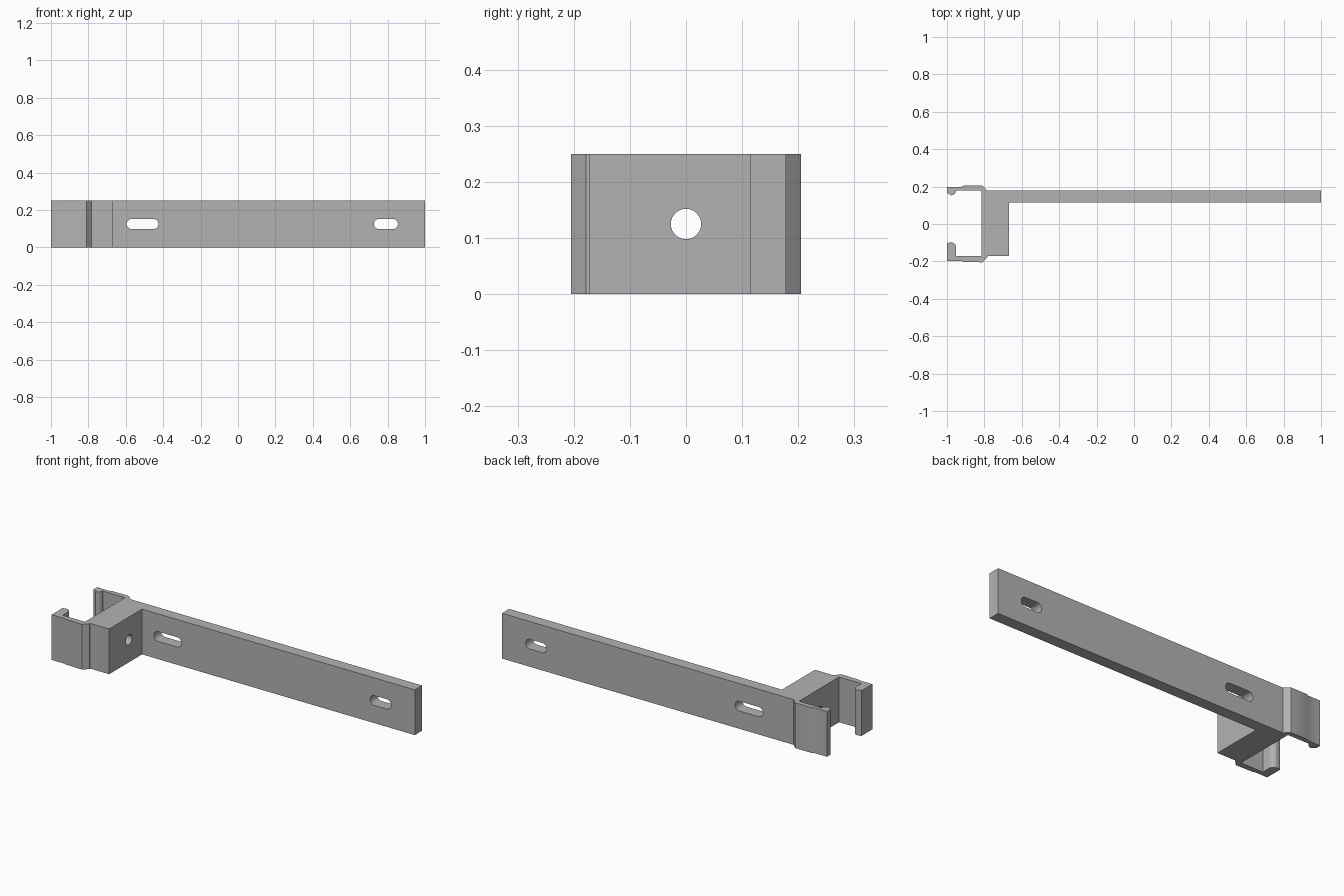
import bpy, bmesh, math
from mathutils import Matrix, Vector

cube = bpy.data.objects.get("Cube")
if cube:
    bpy.data.objects.remove(cube, do_unlink=True)

H = 0.25           # height of the extrusion
MID = H / 2        # height of all hole centres
R = 0.027          # hole radius

grey = bpy.data.materials.new("plain grey")
grey.use_nodes = True
colour = (0.45, 0.45, 0.45, 1)
grey.diffuse_color = colour
grey.node_tree.nodes["Principled BSDF"].inputs["Base Color"].default_value = colour


def arc(cx, cy, r, start, end, n=8):
    """Points along an arc, angles in degrees."""
    angles = [math.radians(start + (end - start) * i / n) for i in range(n + 1)]
    return [(cx + r * math.cos(a), cy + r * math.sin(a)) for a in angles]


def prism(name, outline, depth):
    """Extrude a flat outline upwards from z = 0."""
    bm = bmesh.new()
    face = bm.faces.new([bm.verts.new((x, y, 0)) for x, y in outline])
    top = bmesh.ops.extrude_face_region(bm, geom=[face])["geom"]
    bmesh.ops.translate(bm, vec=(0, 0, depth),
                        verts=[v for v in top if isinstance(v, bmesh.types.BMVert)])
    bmesh.ops.recalc_face_normals(bm, faces=bm.faces)
    mesh = bpy.data.meshes.new(name)
    bm.to_mesh(mesh)
    bm.free()
    mesh.materials.append(grey)
    obj = bpy.data.objects.new(name, mesh)
    bpy.context.collection.objects.link(obj)
    return obj


# Bracket outline: arm, block, front clip jaw, rear clip jaw
outline = [(1, 0.178), (1, 0.115), (-0.667, 0.115), (-0.667, -0.172)]
outline += [(-0.783, -0.172), (-0.783, -0.178), (-0.81, -0.205)]
outline += [(-0.91, -0.202), (-0.925, -0.198), (-1, -0.198)]
outline += [(-1, -0.102)] + arc(-0.978, -0.125, 0.027, 90, 0)
outline += [(-0.951, -0.172), (-0.815, -0.172), (-0.815, 0.178), (-0.951, 0.178)]
outline += arc(-0.978, 0.18, 0.027, 0, -90) + [(-1, 0.167)]
outline += [(-1, 0.198), (-0.925, 0.198), (-0.91, 0.205), (-0.81, 0.205), (-0.783, 0.178)]
bracket = prism("clip_bracket", outline, H)


def cut(name, x0, x1, matrix, depth):
    """Cut a round-ended slot between x0 and x1 through the bracket."""
    shape = arc(x1 - R, 0, R, -90, 90, 16) + arc(x0 + R, 0, R, 90, 270, 16)
    if x1 - x0 <= 2 * R:
        shape = arc((x0 + x1) / 2, 0, R, 0, 360, 32)[:-1]
    cutter = prism(name, shape, depth)
    cutter.data.transform(matrix)
    cutter.hide_render = True
    cutter.hide_set(True)
    mod = bracket.modifiers.new(name, 'BOOLEAN')
    mod.object = cutter
    mod.operation = 'DIFFERENCE'
    mod.solver = 'EXACT'


# Two screw slots through the arm, one round hole through the block
through_arm = Matrix.Translation((0, 0.25, MID)) @ Matrix.Rotation(math.pi / 2, 4, 'X')
cut("long_slot_cutter", -0.595, -0.425, through_arm, 0.2)
cut("short_slot_cutter", 0.727, 0.855, through_arm, 0.2)
through_block = Matrix.Translation((-0.9, 0, MID)) @ Matrix.Rotation(math.pi / 2, 4, 'Y')
cut("round_hole_cutter", -R, R, through_block, 0.4)

# Apply the cuts and remove the cutters
bpy.context.view_layer.objects.active = bracket
bracket.select_set(True)
for mod in list(bracket.modifiers):
    cutter = mod.object
    bpy.ops.object.modifier_apply(modifier=mod.name)
    bpy.data.objects.remove(cutter, do_unlink=True)
bpy.ops.object.shade_smooth_by_angle(angle=math.radians(30))
